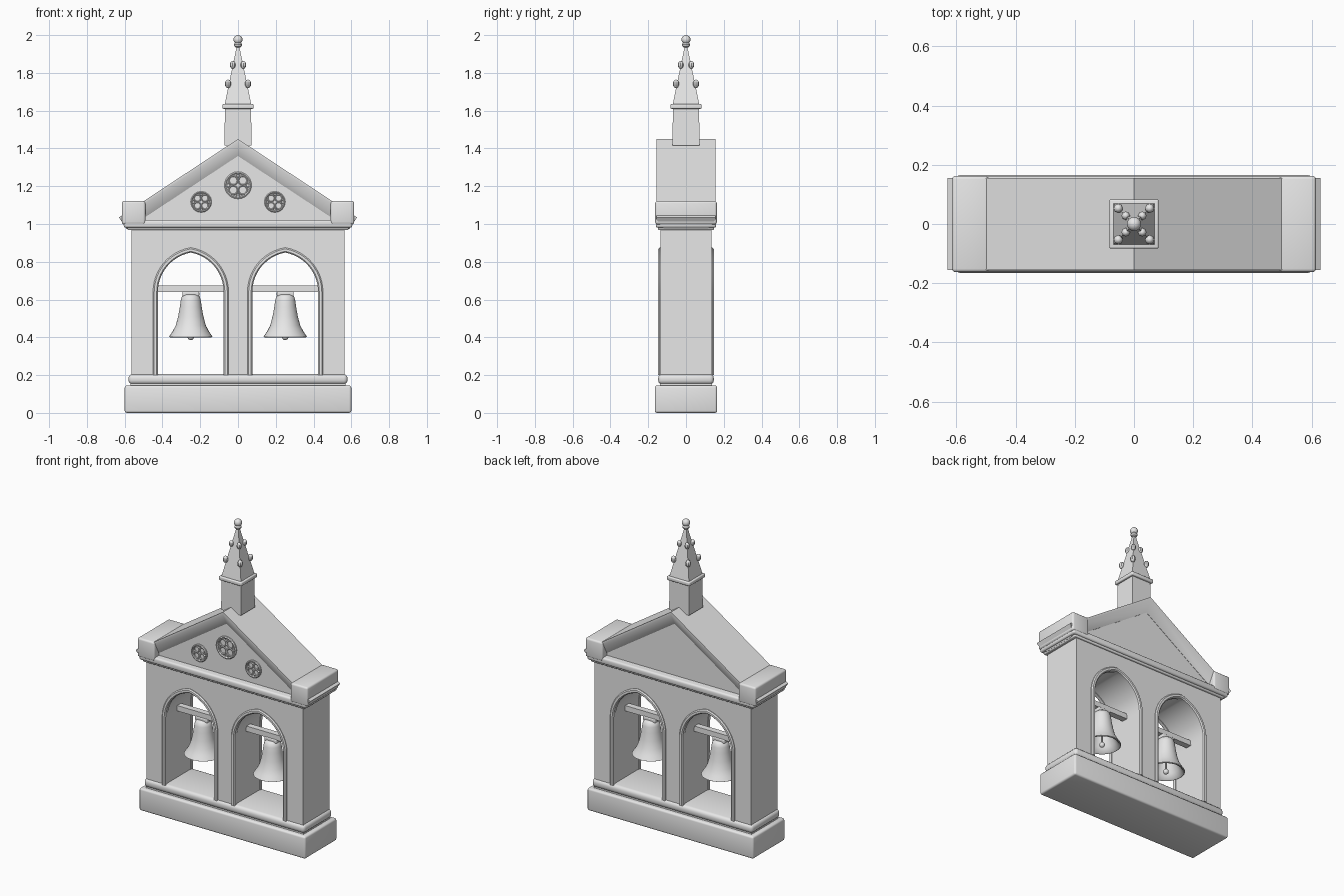
import bpy, bmesh, math
from mathutils import Matrix, Vector

if "Cube" in bpy.data.objects:
    bpy.data.objects.remove(bpy.data.objects["Cube"])

stone = bpy.data.materials.new("pale_grey_stone")
stone.diffuse_color = (0.8, 0.8, 0.8, 1)
stone.use_nodes = True
stone.node_tree.nodes["Principled BSDF"].inputs["Base Color"].default_value = stone.diffuse_color


def finish(bm, name, bevel=0.0, angle=40):
    if bevel:
        bmesh.ops.bevel(bm, geom=[e for e in bm.edges if e.calc_face_angle(0) > 0.6],
                        offset=bevel, segments=3, profile=0.5, affect='EDGES', clamp_overlap=True)
    bmesh.ops.recalc_face_normals(bm, faces=bm.faces)
    me = bpy.data.meshes.new(name)
    bm.to_mesh(me)
    bm.free()
    me.materials.append(stone)
    for p in me.polygons:
        p.use_smooth = True
    me.set_sharp_from_angle(angle=math.radians(angle))
    ob = bpy.data.objects.new(name, me)
    bpy.context.collection.objects.link(ob)
    return ob


def box(name, x0, x1, y0, y1, z0, z1, bevel=0.0):
    bm = bmesh.new()
    bmesh.ops.create_cube(bm, size=1)
    for v in bm.verts:
        v.co = Vector(((x0 + x1) / 2 + v.co.x * (x1 - x0), (y0 + y1) / 2 + v.co.y * (y1 - y0),
                       (z0 + z1) / 2 + v.co.z * (z1 - z0)))
    return finish(bm, name, bevel)


def loft(name, loops, bevel=0.0, caps=True, wrap=False):
    """Skin a list of equal-length closed loops of 3D points."""
    bm = bmesh.new()
    rows = [[bm.verts.new(p) for p in loop] for loop in loops]
    pairs = list(zip(rows, rows[1:])) + ([(rows[-1], rows[0])] if wrap else [])
    n = len(rows[0])
    for a, b in pairs:
        for i in range(n):
            j = (i + 1) % n
            bm.faces.new((a[i], a[j], b[j], b[i]))
    if caps and not wrap:
        bm.faces.new(rows[0])
        bm.faces.new(rows[-1])
    return finish(bm, name, bevel)


def prism(name, pts, y0, y1):
    return loft(name, [[(x, y, z) for x, z in pts] for y in (y0, y1)])


def lathe(name, prof, loc, segs=32, wrap=False, forward=False):
    """Turn a (radius, height) profile; forward=True points the axis to -y."""
    m = Matrix.Translation(loc)
    if forward:
        m = m @ Matrix.Rotation(math.pi / 2, 4, 'X')
    loops = []
    for r, h in prof:
        loops.append([m @ Vector((r * math.cos(2 * math.pi * i / segs),
                                  r * math.sin(2 * math.pi * i / segs), h)) for i in range(segs)])
    return loft(name, loops, wrap=wrap)


def ball(name, loc, r, squash=1.0, u=16, v=10):
    bm = bmesh.new()
    bmesh.ops.create_uvsphere(bm, u_segments=u, v_segments=v, radius=r)
    for p in bm.verts:
        p.co = Vector((p.co.x, p.co.y, p.co.z * squash)) + Vector(loc)
    return finish(bm, name)


SPRING, D = 0.64, 0.038


def arch(cx, w, z0, n=12):
    """Pointed arch outline from left foot over the apex to the right foot."""
    r = w + D
    top = math.acos(D / r)
    right = [(D * -1 + r * math.cos(top * i / n), SPRING + r * math.sin(top * i / n)) for i in range(n + 1)]
    left = [(-x, z) for x, z in right]
    pts = [(-w, z0)] + left + right[-2::-1] + [(w, z0)]
    return [(cx + x, z) for x, z in pts]


# Plinth and base moulding
box("plinth", -0.6, 0.6, -0.165, 0.165, 0, 0.145, 0.012)
box("plinth_neck", -0.57, 0.57, -0.137, 0.137, 0.13, 0.17)
box("base_moulding", -0.58, 0.58, -0.147, 0.147, 0.152, 0.205, 0.02)

# Wall with two pointed openings
outline = [(-0.565, 0.19)] + arch(-0.25, 0.178, 0.19) + arch(0.25, 0.178, 0.19) \
    + [(0.565, 0.19), (0.565, 0.985), (-0.565, 0.985)]
prism("wall", outline, -0.135, 0.135)

# Arch trims on both faces, hanging beams and bells
for cx, side in ((-0.25, "left"), (0.25, "right")):
    inner, outer = arch(cx, 0.174, 0.2), arch(cx, 0.2, 0.2)
    for s, face in ((-1, "front"), (1, "back")):
        loops = []
        for (xi, zi), (xo, zo) in zip(inner, outer):
            loop = []
            for t, y in ((0, 0.12), (0, 0.14), (0.25, 0.147), (0.75, 0.147), (1, 0.14), (1, 0.12)):
                loop.append((xi + (xo - xi) * t, s * y, zi + (zo - zi) * t))
            loops.append(loop)
        loft(f"arch_trim_{side}_{face}", loops)
    box(f"bell_beam_{side}", cx - 0.182, cx + 0.182, -0.02, 0.02, 0.64, 0.675)
    box(f"bell_yoke_{side}", cx - 0.045, cx + 0.045, -0.025, 0.025, 0.618, 0.643, 0.005)
    bell = [(0.004, 0.628), (0.035, 0.626), (0.047, 0.617), (0.053, 0.595), (0.058, 0.56),
            (0.067, 0.51), (0.08, 0.462), (0.097, 0.43), (0.115, 0.403), (0.11, 0.4),
            (0.1, 0.404), (0.083, 0.435), (0.067, 0.47), (0.055, 0.515), (0.047, 0.58), (0.004, 0.605)]
    lathe(f"bell_{side}", bell, (cx, 0, 0))
    lathe(f"clapper_rod_{side}", [(0.005, 0.4), (0.005, 0.61)], (cx, 0, 0), 8)
    ball(f"clapper_{side}", (cx, 0, 0.402), 0.017)

# Cornice
box("cornice_lower", -0.585, 0.585, -0.148, 0.148, 0.968, 0.99, 0.006)
box("cornice_upper", -0.605, 0.605, -0.16, 0.16, 0.98, 1.022, 0.012)

# Gable field and chamfered raking roof
prism("gable_field", [(-0.56, 1.0), (0.56, 1.0), (0, 1.375)], -0.115, 0.115)
section = [(0, -0.155), (0.014, -0.155), (0.075, -0.117), (0.075, 0.117), (0.014, 0.155), (0, 0.155)]
loft("raking_roof", [
    [(-0.63 + 0.55 * d, y, 1.035 - 0.835 * d) for d, y in section],
    [(0, y, 1.45 - d / 0.835) for d, y in section],
    [(0.63 - 0.55 * d, y, 1.035 - 0.835 * d) for d, y in section]])
for s, side in ((-1, "left"), (1, "right")):
    a, b = sorted((s * 0.49, s * 0.615))
    box(f"corner_block_{side}", a, b, -0.163, 0.163, 0.998, 1.122, 0.012)


# Foiled roundels on the front of the gable
def ring(name, x, z, r, t, h, segs):
    prof = [(r - t, 0), (r - t, h * 0.7), (r - t / 2, h), (r, h * 0.7), (r, 0)]
    lathe(name, prof, (x, -0.113, z), segs, True, True)


for name, x, z, r, segs in (("centre", 0, 1.205, 0.072, 24), ("left", -0.195, 1.117, 0.056, 16),
                            ("right", 0.195, 1.117, 0.056, 16)):
    ring(f"roundel_{name}", x, z, r, r * 0.16, 0.014, segs)
    for i in range(4):
        a = math.pi / 4 + i * math.pi / 2
        ring(f"roundel_foil_{name}_{i}", x + 0.5 * r * math.cos(a), z + 0.5 * r * math.sin(a),
             r * 0.37, r * 0.1, 0.009, 16)
        a += math.pi / 4
        ring(f"roundel_eye_{name}_{i}", x + 0.72 * r * math.cos(a), z + 0.72 * r * math.sin(a),
             r * 0.16, r * 0.07, 0.008, 10)


# Pinnacle: shaft, cap, tapering spire
def square(h, z):
    return [(-h, -h, z), (h, -h, z), (h, h, z), (-h, h, z)]


loft("pinnacle_shaft", [square(0.072, 1.415), square(0.069, 1.615)])
box("pinnacle_cap", -0.083, 0.083, -0.083, 0.083, 1.61, 1.635, 0.006)
loft("spire", [square(0.071, 1.63), square(0.006, 1.945)])

# Crockets up the spire edges
for row, (d, z, r) in enumerate(((0.053, 1.742, 0.017), (0.028, 1.842, 0.0155))):
    for sx in (-1, 1):
        for sy in (-1, 1):
            ball(f"crocket_{row}_{sx}_{sy}", (sx * d, sy * d, z), r, 1.35, 8, 5)

# Finial
lathe("finial_collar", [(0.006, 1.932), (0.019, 1.94), (0.022, 1.95), (0.016, 1.96), (0.006, 1.963)], (0, 0, 0), 16)
ball("finial_ball", (0, 0, 1.976), 0.024)
